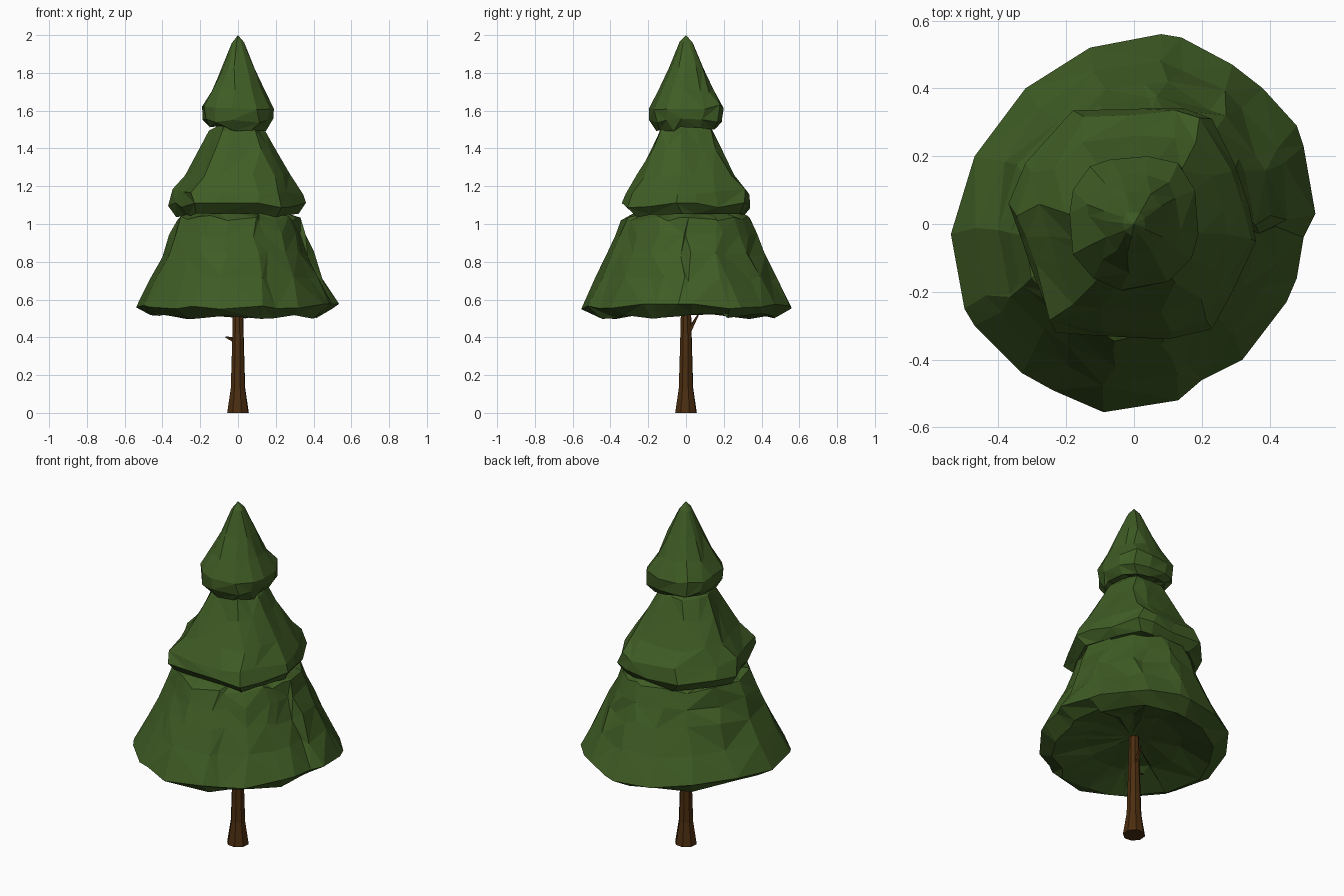
import bpy, bmesh, math, random
from mathutils import Vector

if "Cube" in bpy.data.objects:
    bpy.data.objects.remove(bpy.data.objects["Cube"])

random.seed(4)


def material(name, rgb):
    m = bpy.data.materials.new(name)
    m.diffuse_color = (*rgb, 1)
    m.use_nodes = True
    m.node_tree.nodes["Principled BSDF"].inputs["Base Color"].default_value = m.diffuse_color
    return m


GREEN = material("pine green", (0.050, 0.108, 0.018))
BROWN = material("bark brown", (0.072, 0.027, 0.005))


def finish(bm, name, mat):
    bmesh.ops.recalc_face_normals(bm, faces=bm.faces)
    me = bpy.data.meshes.new(name)
    bm.to_mesh(me)
    bm.free()
    me.materials.append(mat)
    ob = bpy.data.objects.new(name, me)
    bpy.context.collection.objects.link(ob)
    return ob


def tier(name, outline, profile, rim, bottom, top, fold):
    """Stack scaled, roughened copies of the rim outline into a faceted skirt."""
    bm = bmesh.new()
    n = len(outline)
    rings = []
    for k, (s, z) in enumerate(profile):
        ring = []
        for i, (x, y) in enumerate(outline):
            rough = 0 if k == rim else fold
            f = s * (1 + random.uniform(-rough, rough))
            a = random.uniform(-0.25, 0.25) * math.tau / n * (rough > 0)
            dz = random.uniform(-0.016, 0.016) * min(1, s * 1.5)
            c, d = math.cos(a), math.sin(a)
            ring.append(bm.verts.new((f * (x * c - y * d), f * (x * d + y * c), z + dz)))
        rings.append(ring)
    for lo, hi in zip(rings, rings[1:]):
        for i in range(n):
            j = (i + 1) % n
            a, b, c, d = lo[i], lo[j], hi[j], hi[i]
            if random.random() < 0.5:
                bm.faces.new((a, b, c)), bm.faces.new((a, c, d))
            else:
                bm.faces.new((a, b, d)), bm.faces.new((b, c, d))
    for ring, z in ((rings[0], bottom), (rings[-1], top)):
        tip = bm.verts.new((0, 0, z))
        for i in range(n):
            bm.faces.new((ring[i], ring[(i + 1) % n], tip))
    return finish(bm, name, GREEN)


# Bottom skirt, hollow underneath
tier("lower_branches",
     [(.08, .56), (.14, .55), (.29, .47), (.38, .40), (.48, .29), (.50, .23),
      (.535, .03), (.50, -.04), (.48, -.16), (.45, -.23), (.32, -.40), (.20, -.46),
      (.13, -.52), (-.09, -.555), (-.24, -.49), (-.33, -.44), (-.47, -.30),
      (-.50, -.25), (-.54, -.03), (-.47, .20), (-.32, .40), (-.13, .52)],
     [(.15, .59), (.5, .57), (.84, .512), (1, .565), (.85, .71), (.745, .84),
      (.665, .94), (.61, 1.03), (.48, 1.06)], 3, .60, 1.08, .025)

# Middle skirt
tier("middle_branches",
     [(.02, .34), (.15, .34), (.23, .31), (.30, .17), (.34, .05), (.36, -.05),
      (.29, -.20), (.23, -.31), (.10, -.34), (-.10, -.33), (-.23, -.32), (-.30, -.14),
      (-.33, -.05), (-.37, .06), (-.32, .18), (-.18, .335)],
     [(.5, 1.08), (.87, 1.045), (1, 1.10), (.94, 1.17), (.77, 1.26), (.55, 1.39),
      (.41, 1.49), (.3, 1.52)], 2, 1.09, 1.53, .025)

# Pointed crown
tier("crown_branches",
     [(.04, .20), (.13, .18), (.18, .10), (.19, -.03), (.17, -.10), (.10, -.17),
      (-.04, -.195), (-.12, -.16), (-.18, -.09), (-.19, .03), (-.18, .10),
      (-.13, .17), (-.07, .19)],
     [(.5, 1.53), (.8, 1.505), (.97, 1.545), (1, 1.62), (.72, 1.71), (.46, 1.82),
      (.17, 1.96)], 3, 1.54, 2.0, .03)


def spike(name, start, end, r, sides, mat):
    """Small tapered spike from start to end."""
    a, b = Vector(start), Vector(end)
    bm = bmesh.new()
    bmesh.ops.create_cone(bm, cap_ends=True, segments=sides, radius1=r,
                          radius2=r * 0.3, depth=(b - a).length)
    ob = finish(bm, name, mat)
    ob.location = (a + b) / 2
    ob.rotation_euler = (b - a).to_track_quat('Z', 'Y').to_euler()


# Foliage tuft and broken twigs
spike("foliage_tuft", (.15, -.22, 1.19), (.175, -.285, 1.13), .035, 4, GREEN)
spike("left_twig", (-.02, 0, .385), (-.066, -.005, .402), .014, 5, BROWN)
spike("back_twig", (0, .02, .44), (.005, .065, .52), .013, 5, BROWN)

# Flared eight-sided trunk
bm = bmesh.new()
rings = []
for r, z in ((.06, 0), (.04, .13), (.034, .32), (.026, .62)):
    rings.append([bm.verts.new((r * math.cos(math.tau * i / 8 + .3),
                                r * math.sin(math.tau * i / 8 + .3), z)) for i in range(8)])
for lo, hi in zip(rings, rings[1:]):
    for i in range(8):
        j = (i + 1) % 8
        bm.faces.new((lo[i], lo[j], hi[j], hi[i]))
bm.faces.new(rings[0])
bm.faces.new(rings[-1])
finish(bm, "trunk", BROWN)
